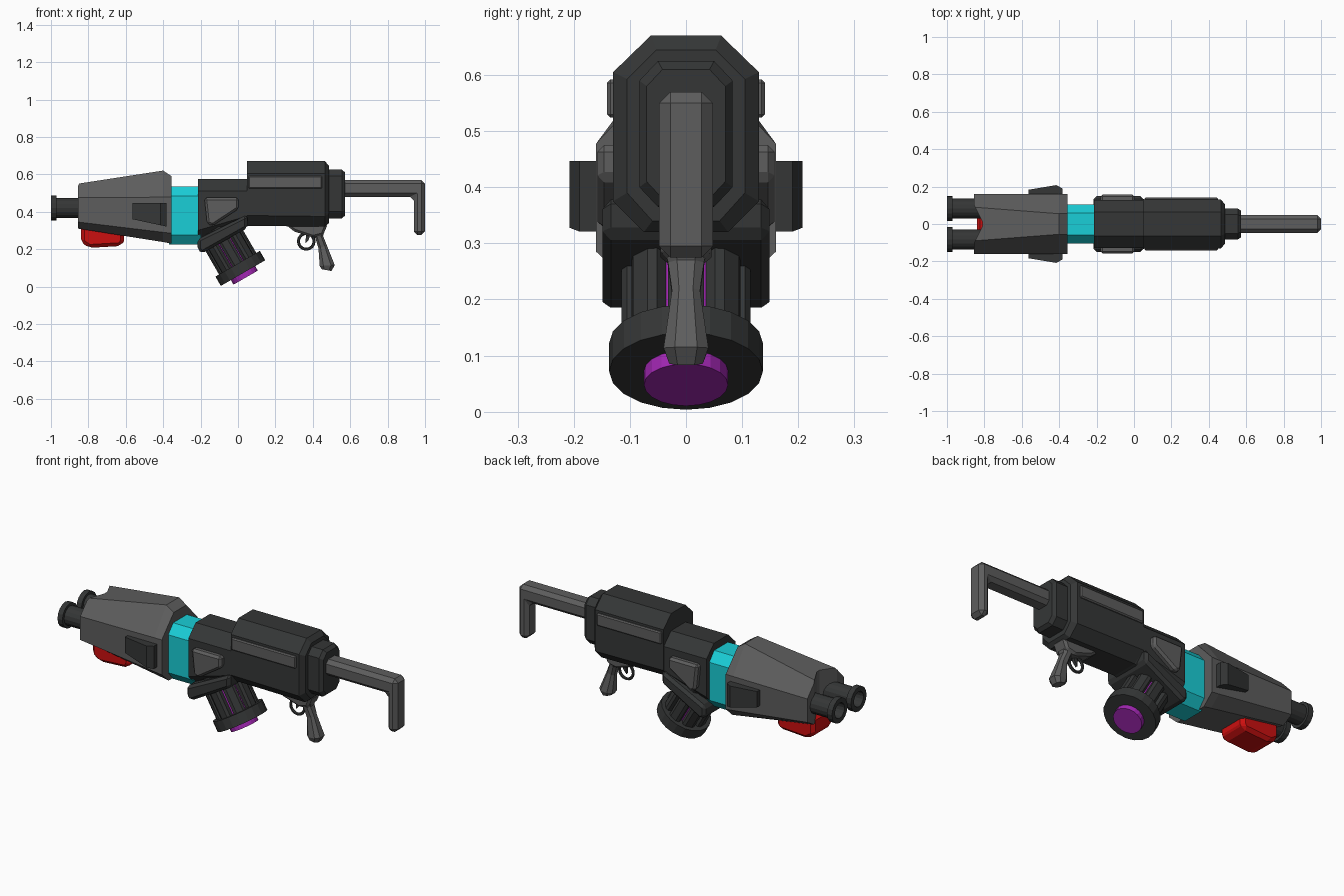
import bpy, bmesh, math
from mathutils import Vector

if "Cube" in bpy.data.objects:
    bpy.data.objects.remove(bpy.data.objects["Cube"])


def mat(name, c):
    m = bpy.data.materials.new(name)
    m.diffuse_color = (*c, 1)
    m.use_nodes = True
    m.node_tree.nodes["Principled BSDF"].inputs["Base Color"].default_value = m.diffuse_color
    return m


DARK = mat("dark_grey", (0.035, 0.037, 0.037))
GREY = mat("mid_grey", (0.11, 0.11, 0.11))
CYAN = mat("cyan", (0.01, 0.62, 0.68))
PURPLE = mat("purple", (0.36, 0.02, 0.45))
RED = mat("red", (0.6, 0.005, 0.005))


def loft(name, rings, material, bevel=0, mirror=False):
    """Skin a list of equally sized point rings and cap both ends."""
    bm = bmesh.new()
    vs = [[bm.verts.new(p) for p in r] for r in rings]
    n = len(vs[0])
    for a, b in zip(vs, vs[1:]):
        for i in range(n):
            j = (i + 1) % n
            bm.faces.new((a[i], a[j], b[j], b[i]))
    bm.faces.new(vs[0])
    bm.faces.new(vs[-1])
    bmesh.ops.recalc_face_normals(bm, faces=bm.faces)
    me = bpy.data.meshes.new(name)
    bm.to_mesh(me)
    bm.free()
    me.materials.append(material)
    ob = bpy.data.objects.new(name, me)
    bpy.context.collection.objects.link(ob)
    if bevel:
        m = ob.modifiers.new("bevel", 'BEVEL')
        m.width, m.segments, m.limit_method = bevel, 1, 'ANGLE'
    if mirror:
        ob.modifiers.new("mirror", 'MIRROR').use_axis = (False, True, False)
    return ob


def prism(name, pts, y0, y1, material, bevel=0, mirror=False):
    """Extrude an x/z profile between two y values."""
    return loft(name, [[(x, y, z) for x, z in pts] for y in (y0, y1)], material, bevel, mirror)


def octo(x, w, wt, wb, z0, z0s, z1s, z1):
    """Chamfered cross-section: side, top and bottom half widths, then heights."""
    return [(x, -wb, z0), (x, wb, z0), (x, w, z0s), (x, w, z1s),
            (x, wt, z1), (x, -wt, z1), (x, -w, z1s), (x, -w, z0s)]


def tube(name, stations, n, material, mirror=False):
    """Round part from (centre, radius) stations lying on one straight axis."""
    d = (Vector(stations[-1][0]) - Vector(stations[0][0])).normalized()
    u = Vector((0, 1, 0))
    v = d.cross(u)
    angs = [2 * math.pi * i / n for i in range(n)]
    # the axis can double back to form a bore
    return loft(name, [[Vector(c) + r * (u * math.cos(a) + v * math.sin(a)) for a in angs]
                       for c, r in stations], material, mirror=mirror)


# Twin barrels with muzzle rings and hollow bores
by, bz = 0.083, 0.42
tube("barrel", [((x, by, bz), r) for x, r in
     ((-0.75, 0.053), (-0.97, 0.053), (-0.97, 0.068), (-1.0, 0.068),
      (-1.0, 0.042), (-0.93, 0.042))], 16, DARK, mirror=True)

# Front shroud with a V notch at the muzzle end
shroud = loft("front_shroud", [
    octo(-0.855, 0.16, 0.09, 0.10, 0.31, 0.345, 0.475, 0.55),
    octo(-0.40, 0.16, 0.055, 0.10, 0.238, 0.29, 0.478, 0.62),
    octo(-0.355, 0.16, 0.055, 0.10, 0.23, 0.285, 0.478, 0.59)], GREY)
cutter = loft("notch_cutter", [[(-0.90, -0.19, z), (-0.90, 0.19, z), (-0.81, 0.012, z),
                                (-0.81, -0.012, z)] for z in (0.1, 0.8)], GREY)
cutter.hide_render = True
cutter.hide_viewport = True
cut = shroud.modifiers.new("notch", 'BOOLEAN')
cut.operation, cut.object, cut.solver = 'DIFFERENCE', cutter, 'EXACT'


# Wedge pads on the shroud sides
def pad(x, y, z0):
    return [(x, 0.14, z0), (x, y, z0), (x, y, 0.447), (x, 0.14, 0.447)]


loft("side_pad", [pad(-0.564, 0.183, 0.36), pad(-0.415, 0.208, 0.328),
                  pad(-0.383, 0.19, 0.321)], DARK, mirror=True)

# Red block under the shroud
prism("red_foregrip", [(-0.84, 0.335), (-0.84, 0.237), (-0.795, 0.207), (-0.625, 0.217),
                       (-0.61, 0.243), (-0.61, 0.30)], -0.085, 0.085, RED, 0.018)

# Cyan energy section
loft("energy_core", [octo(x, 0.103, 0.06, 0.06, 0.225, 0.275, 0.485, 0.535)
                     for x in (-0.37, -0.20)], CYAN)

# Receiver: lower front half and taller rear half
loft("receiver_front", [octo(-0.215, 0.127, 0.063, 0.075, 0.245, 0.30, 0.512, 0.575),
                        octo(0.06, 0.127, 0.063, 0.075, 0.325, 0.38, 0.512, 0.575)], DARK)
loft("receiver_rear", [octo(0.047, 0.13, 0.063, 0.075, 0.325, 0.38, 0.605, 0.67),
                       octo(0.465, 0.13, 0.063, 0.075, 0.32, 0.375, 0.605, 0.67),
                       octo(0.487, 0.105, 0.053, 0.06, 0.34, 0.39, 0.593, 0.645)], DARK)
prism("side_cover", [(0.055, 0.524), (0.45, 0.524), (0.45, 0.592), (0.055, 0.592)],
      0.11, 0.141, GREY, 0.006, True)
prism("side_panel", [(-0.18, 0.475), (0.003, 0.475), (0.003, 0.415), (-0.135, 0.325),
                     (-0.165, 0.335)], 0.11, 0.158, GREY, 0.012, True)

# Rear collar
loft("rear_collar", [octo(0.47, 0.083, 0.05, 0.05, 0.365, 0.40, 0.59, 0.625),
                     octo(0.555, 0.083, 0.05, 0.05, 0.365, 0.40, 0.59, 0.625),
                     octo(0.573, 0.07, 0.042, 0.042, 0.38, 0.41, 0.58, 0.61)], DARK)

# L-shaped stock
prism("stock", [(0.55, 0.57), (1.0, 0.57), (1.0, 0.275), (0.94, 0.275), (0.94, 0.48),
                (0.55, 0.48)], -0.048, 0.048, GREY, 0.02)

# Grip and its base plate
prism("grip_base", [(0.25, 0.335), (0.48, 0.335), (0.455, 0.275), (0.40, 0.262),
                    (0.30, 0.295)], -0.045, 0.045, GREY, 0.012)


def grip_ring(x0, z0, x1, z1, w):
    a, b = Vector((x0, 0, z0)), Vector((x1, 0, z1))
    return [a.lerp(b, t) + Vector((0, s * w, 0)) for t, s in
            ((0, -.5), (0, .5), (.25, 1), (.75, 1), (1, .5), (1, -.5), (.75, -1), (.25, -1))]


loft("grip", [grip_ring(0.39, 0.30, 0.465, 0.31, 0.042),
              grip_ring(0.415, 0.255, 0.455, 0.27, 0.032),
              grip_ring(0.43, 0.205, 0.475, 0.22, 0.025),
              grip_ring(0.437, 0.11, 0.517, 0.115, 0.04),
              grip_ring(0.447, 0.093, 0.50, 0.083, 0.03)], GREY)

# Trigger guard and trigger
bpy.ops.mesh.primitive_torus_add(major_segments=16, minor_segments=6, major_radius=0.042,
                                 minor_radius=0.008, location=(0.365, 0, 0.242),
                                 rotation=(math.pi / 2, 0, 0))
bpy.context.object.name = "trigger_guard"
bpy.context.object.data.materials.append(DARK)
prism("trigger", [(0.365, 0.29), (0.39, 0.29), (0.378, 0.25), (0.36, 0.23)],
      -0.008, 0.008, DARK)

# Slanted magazine mount
prism("magazine_mount", [(-0.216, 0.254), (0.05, 0.385), (0.05, 0.313), (-0.19, 0.178),
                         (-0.216, 0.195)], -0.149, 0.149, DARK, 0.015)

# Tilted drum magazine: end ring, glowing core and eight ribs
B = Vector((0.027, 0, 0.072))
D = Vector((0.5, 0, -math.sqrt(0.75)))
tube("magazine_ring", [(B - D * 0.058, 0.137), (B, 0.137)], 20, DARK)
tube("magazine_core", [(B - D * 0.28, 0.088), (B - D * 0.02, 0.088), (B - D * 0.02, 0.075),
                       (B + D * 0.028, 0.075)], 20, PURPLE)
E = Vector((math.sqrt(0.75), 0, 0.5))
Y = Vector((0, 1, 0))
for i in range(8):
    a = i * math.pi / 4
    u = Y * math.cos(a) + E * math.sin(a)
    t = D.cross(u)
    loft(f"magazine_rib_{i + 1}", [[B + D * k + u * r + t * w for r, w in
         ((0.07, -0.03), (0.105, -0.032), (0.115, -0.018), (0.115, 0.018),
          (0.105, 0.032), (0.07, 0.03))] for k in (-0.28, -0.03)], DARK)
